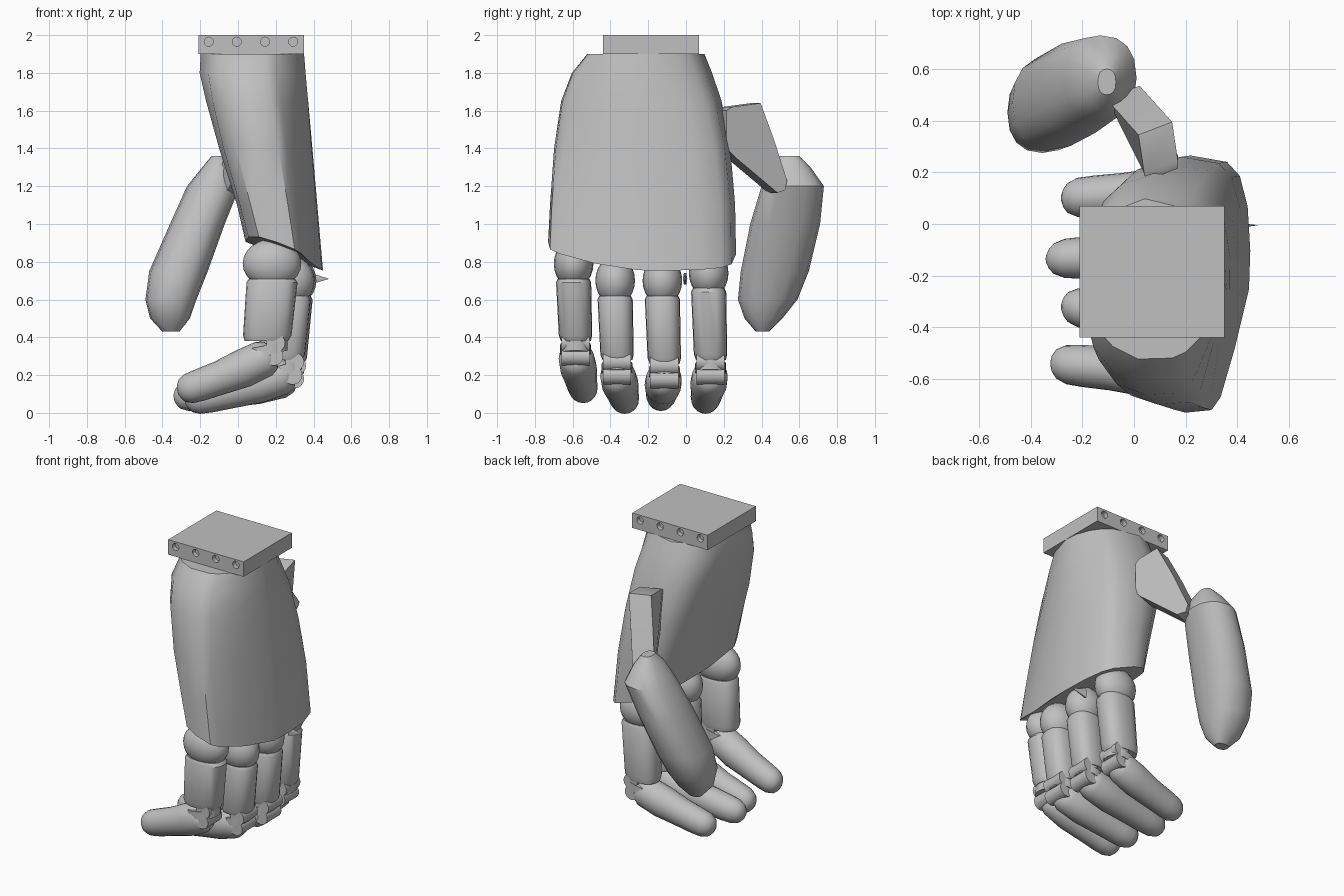
import bpy, bmesh, math
from mathutils import Vector

if "Cube" in bpy.data.objects:
    bpy.data.objects.remove(bpy.data.objects["Cube"])

grey = bpy.data.materials.new("light_grey")
grey.use_nodes = True
grey.diffuse_color = (0.53, 0.53, 0.53, 1)
grey.node_tree.nodes["Principled BSDF"].inputs["Base Color"].default_value = (0.53, 0.53, 0.53, 1)


def finish(name, bm, angle=35):
    bmesh.ops.recalc_face_normals(bm, faces=bm.faces)
    mesh = bpy.data.meshes.new(name)
    bm.to_mesh(mesh)
    bm.free()
    obj = bpy.data.objects.new(name, mesh)
    bpy.context.collection.objects.link(obj)
    mesh.materials.append(grey)
    bpy.ops.object.select_all(action="DESELECT")
    obj.select_set(True)
    bpy.context.view_layer.objects.active = obj
    if angle:
        bpy.ops.object.shade_smooth_by_angle(angle=math.radians(angle))
    return obj


def loft(name, rings, angle=35):
    """Skin a list of equal-length point rings and cap both ends."""
    bm = bmesh.new()
    rows = [[bm.verts.new(p) for p in ring] for ring in rings]
    n = len(rows[0])
    for a, b in zip(rows, rows[1:]):
        for i in range(n):
            j = (i + 1) % n
            bm.faces.new((a[i], a[j], b[j], b[i]))
    bm.faces.new(rows[0])
    bm.faces.new(rows[-1])
    return finish(name, bm, angle)


def oval(center, u, v, n=20, power=1.0):
    """Oval ring spanned by u and v; power below 1 squares it off."""
    pts = []
    for i in range(n):
        a = math.tau * i / n
        c, s = math.cos(a), math.sin(a)
        c = math.copysign(abs(c) ** power, c)
        s = math.copysign(abs(s) ** power, s)
        pts.append(Vector(center) + Vector(u) * c + Vector(v) * s)
    return pts


def ball(name, center, radii):
    bm = bmesh.new()
    bmesh.ops.create_uvsphere(bm, u_segments=20, v_segments=12, radius=1)
    for v in bm.verts:
        v.co = Vector(center) + Vector(c * r for c, r in zip(v.co, radii))
    return finish(name, bm)


def pin(name, center, radius, half):
    """Cylinder lying along y."""
    x, y, z = center
    return loft(name, [oval((x, y + s * half, z), (radius, 0, 0), (0, 0, radius), 16)
                       for s in (-1, 1)])


# Wrist plate with blind screw holes front and back
bm = bmesh.new()
bmesh.ops.create_cube(bm, size=1)
for v in bm.verts:
    v.co = Vector((0.07 + v.co.x * 0.56, -0.185 + v.co.y * 0.51, 1.95 + v.co.z * 0.1))
plate = finish("wrist_plate", bm, 0)
for y in (-0.44, 0.07):
    for i in range(4):
        cutter = pin("screw_hole_cutter", (-0.155 + i * 0.149, y, 1.965), 0.024, 0.03)
        cutter.hide_render = True
        cutter.hide_viewport = True
        mod = plate.modifiers.new("screw_hole", "BOOLEAN")
        mod.operation = "DIFFERENCE"
        mod.solver = "EXACT"
        mod.object = cutter

# Palm: round at the wrist, broad and wedge-shaped at the knuckles
outline = [(0.04, 0.02), (0.07, 0.18), (0.13, 0.25), (0.22, 0.27), (0.36, 0.245),
           (0.41, 0.19), (0.44, 0.07), (0.45, -0.1), (0.445, -0.25), (0.39, -0.48),
           (0.335, -0.67), (0.3, -0.72), (0.2, -0.73), (0.11, -0.7), (0.055, -0.59),
           (0.04, -0.3)]
unit = [Vector(((x - 0.245) / 0.205, (y + 0.23) / 0.5)) for x, y in outline]
levels = [  # z, x range, y range, blend from round to wedge
    (1.9, -0.2, 0.35, -0.53, 0.10, 0),
    (1.8, -0.205, 0.36, -0.61, 0.14, 0.3),
    (1.65, -0.17, 0.375, -0.665, 0.19, 0.6),
    (1.4, -0.1, 0.395, -0.70, 0.235, 0.85),
    (1.1, -0.005, 0.42, -0.72, 0.26, 1),
    (0.0, 0.04, 0.45, -0.73, 0.265, 1)]
rings = []
for z, x0, x1, y0, y1, t in levels:
    ring = []
    for p in unit:
        q = p.normalized().lerp(p, t)
        x = (x0 + x1) / 2 + q.x * (x1 - x0) / 2
        y = (y0 + y1) / 2 + q.y * (y1 - y0) / 2
        slant = 0.92 - 0.37 * x + 0.06 * min(0, q.y) ** 2
        ring.append((x, y, z or slant))
    rings.append(ring)
loft("palm", rings, 40)

# Fingers: knuckle, proximal link, two hinge pins, curved tip
fingers = {  # knuckle x, y, z, hinge z, link depth, tip x, y, z
    "little": (0.18, -0.595, 0.79, 0.38, 0.135, -0.32, -0.54, 0.11),
    "ring": (0.28, -0.375, 0.7, 0.28, 0.105, -0.28, -0.32, 0.06),
    "middle": (0.29, -0.125, 0.7, 0.26, 0.105, -0.34, -0.135, 0.08),
    "index": (0.25, 0.12, 0.74, 0.28, 0.12, -0.28, 0.1, 0.06)}
taper = [(0, 0.5), (0.04, 0.85), (0.12, 1.05), (0.35, 1.08), (0.6, 0.95), (0.8, 0.9),
         (0.9, 0.84), (0.96, 0.65), (0.985, 0.42), (1, 0.15)]
for name, (x, y, z, hz, d, tx, ty, tz) in fingers.items():
    ball(name + "_knuckle", (x, y, z), (d + 0.02, 0.105, 0.13))
    link = [(z - 0.08, 0, 0.9), (z - 0.1, 0, 1), (hz + 0.03, 0.025, 0.95), (hz, 0.03, 0.85)]
    loft(name + "_link", [oval((x - s, y + s * 0.4, h), (d * k, 0, 0), (0, 0.093 * k, 0), 20, 0.8)
                          for h, s, k in link])
    for sx, sz in ((0.02, -0.01), (0.01, -0.08)):
        pin(name + "_hinge", (x + sx, y + 0.01, hz + sz), 0.05, 0.075)
    loft(name + "_middle_link",
         [oval((x - 0.02, y + 0.01, hz + h), (d * 0.75, 0, 0.02), (0, 0.082, 0), 20, 0.8)
          for h in (-0.02, -0.07)])
    # Curved fingertip
    a = Vector((x + 0.01, y + 0.01, hz - 0.065))
    c = Vector((tx, ty, tz))
    b = (a + c) / 2 + Vector((0.04, 0, -0.015))
    rings = []
    for t, k in taper:
        p = a * (1 - t) ** 2 + b * 2 * t * (1 - t) + c * t * t
        way = ((b - a) * (1 - t) + (c - b) * t).normalized()
        side = Vector((0, 1, 0))
        rings.append(oval(p, side * 0.09 * k, way.cross(side) * 0.095 * k))
    loft(name + "_tip", rings, 50)

# Small spur beside the knuckles
loft("knuckle_spur", [oval((px, -0.005, 0.71), (0, r, 0), (0, 0, r * 3), 6)
                      for px, r in ((0.38, 0.012), (0.48, 0.0005))])

# Thumb base: slanted prism
side_profile = [(0.19, 1.6), (0.22, 1.62), (0.37, 1.64), (0.44, 1.45), (0.51, 1.23),
                (0.5, 1.18), (0.46, 1.165), (0.24, 1.35), (0.19, 1.4)]
loft("thumb_base", [[(0.105 - 0.9 * max(0, y - 0.345) + s * 0.065, y + s * 0.025, z)
                     for y, z in side_profile] for s in (-1, 1)], 30)

# Thumb tip: tapered pod
pod = [(1.36, -0.14, -0.07, 0.5, 0.6), (1.3, -0.19, -0.03, 0.44, 0.66),
       (1.2, -0.27, 0.01, 0.4, 0.73), (1.0, -0.36, -0.07, 0.34, 0.71),
       (0.75, -0.47, -0.16, 0.29, 0.65), (0.6, -0.49, -0.22, 0.275, 0.59),
       (0.5, -0.465, -0.255, 0.31, 0.51), (0.43, -0.4, -0.31, 0.37, 0.44)]
loft("thumb_tip", [oval(((x0 + x1) / 2, (y0 + y1) / 2, z), ((x1 - x0) / 2, 0, 0),
                        (0, (y1 - y0) / 2, 0), 16, 0.85) for z, x0, x1, y0, y1 in pod], 32)
